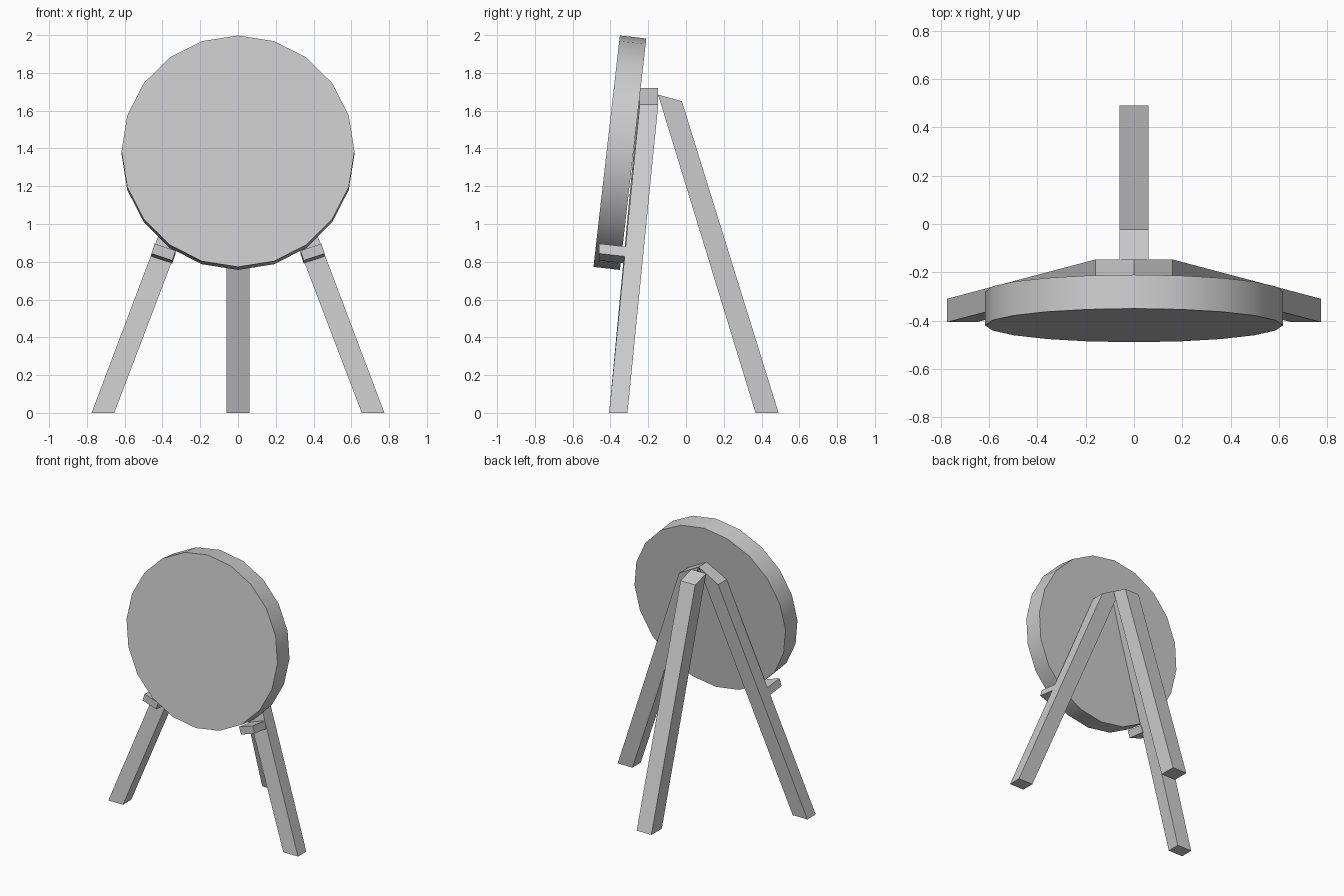
import bpy, bmesh, math
from mathutils import Vector, Matrix

if "Cube" in bpy.data.objects:
    bpy.data.objects.remove(bpy.data.objects["Cube"])

TILT = math.radians(6.5)  # lean-back of the board


def prism(name, bottom, top):
    """Four-sided solid between two matching loops of points."""
    bm = bmesh.new()
    b = [bm.verts.new(p) for p in bottom]
    t = [bm.verts.new(p) for p in top]
    bm.faces.new(b)
    bm.faces.new(t)
    for i in range(4):
        j = (i + 1) % 4
        bm.faces.new((b[i], b[j], t[j], t[i]))
    bmesh.ops.recalc_face_normals(bm, faces=bm.faces)
    mesh = bpy.data.meshes.new(name)
    bm.to_mesh(mesh)
    bm.free()
    obj = bpy.data.objects.new(name, mesh)
    bpy.context.collection.objects.link(obj)
    return obj


# Round board, tilted back, resting on the pegs
bpy.ops.mesh.primitive_cylinder_add(
    vertices=20, radius=0.6165, depth=0.141,
    location=(0, -0.35, 1.3775), rotation=(math.pi / 2 - TILT, 0, 0))
bpy.context.object.name = "round_board"
bpy.ops.object.shade_smooth_by_angle(angle=math.radians(30))

# Back leg
x = 0.06
prism("back_leg",
      [(-x, 0.368, 0), (x, 0.368, 0), (x, 0.49, 0), (-x, 0.49, 0)],
      [(-x, -0.148, 1.685), (x, -0.148, 1.685), (x, -0.022, 1.65), (-x, -0.022, 1.65)])

for side, s in (("left", -1), ("right", 1)):
    # Front leg: splayed outward, slanted cut where the pair meets
    prism(f"front_leg_{side}",
          [(s * 0.655, -0.407, 0), (s * 0.775, -0.407, 0),
           (s * 0.775, -0.31, 0), (s * 0.655, -0.31, 0)],
          [(0, -0.245, 1.72), (s * 0.16, -0.245, 1.632),
           (s * 0.16, -0.147, 1.632), (0, -0.147, 1.72)])

    # Support peg: square to the leg, same tilt as the board
    across = Vector((s * 0.949, 0, 0.316)) * 0.0585
    up = Vector((-s * 0.316, 0, 0.949)) * 0.0275
    front = Vector((s * 0.3945, -0.46, 0.8515))
    back = front + Vector((0, math.cos(TILT), -math.sin(TILT))) * 0.14
    ring = (-across - up, across - up, across + up, -across + up)
    prism(f"support_peg_{side}", [front + r for r in ring], [back + r for r in ring])
